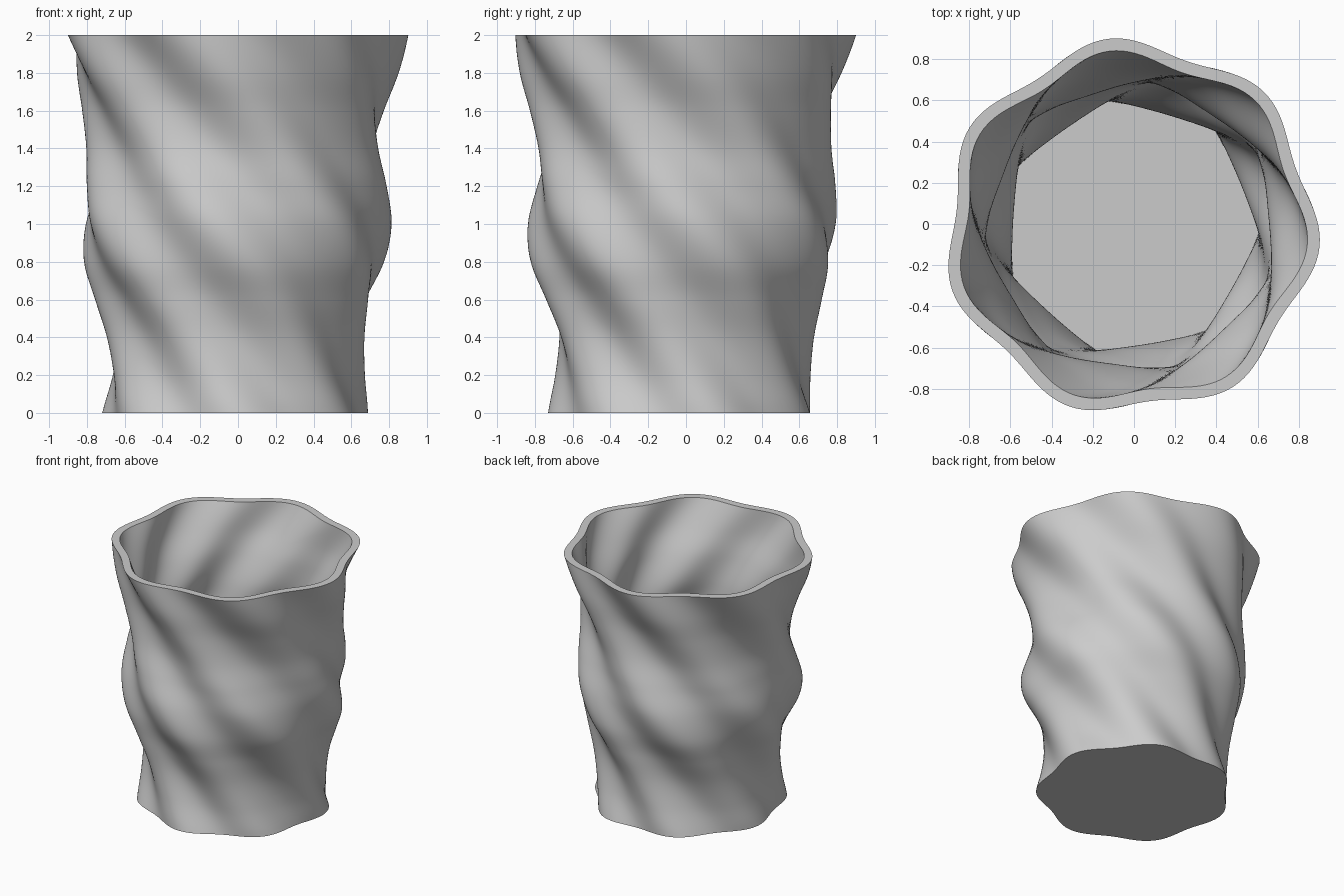
import bpy
import bmesh
from math import sin, cos, pi, radians

if "Cube" in bpy.data.objects:
    bpy.data.objects.remove(bpy.data.objects["Cube"], do_unlink=True)

LOBES, SEGMENTS, RINGS = 7, 168, 64
HEIGHT, WALL, FLOOR = 2.0, 0.06, 0.06
CENTRE = -0.015          # axis offset that centres the odd-lobed rim
WAVE = 0.04              # lobe depth relative to the radius
TWIST = 61               # degrees per unit of height
# Lobe crest radius at evenly spaced heights, from the base to the rim
CREST = [0.715, 0.687, 0.693, 0.742, 0.808, 0.829, 0.808, 0.79, 0.814, 0.869, 0.92]


def crest_radius(z):
    """Smooth curve through the crest radii."""
    t = z / HEIGHT * (len(CREST) - 1)
    i = min(int(t), len(CREST) - 2)
    t -= i
    b, c = CREST[i], CREST[i + 1]
    a = CREST[i - 1] if i else 2 * b - c
    d = CREST[i + 2] if i + 2 < len(CREST) else 2 * c - b
    return b + t * ((c - a) + t * ((2 * a - 5 * b + 4 * c - d) + t * (3 * (b - c) + d - a))) / 2


def add_ring(bm, z, inset):
    """Wavy cross-section, turned according to its height."""
    mean = crest_radius(z) / (1 + WAVE)
    phase = radians(TWIST * (HEIGHT - z) - 6)
    ring = []
    for i in range(SEGMENTS):
        angle = 2 * pi * i / SEGMENTS + phase
        r = mean * (1 + WAVE * cos(LOBES * (angle - phase))) - inset
        ring.append(bm.verts.new((CENTRE + r * cos(angle), CENTRE + r * sin(angle), z)))
    return ring


def bridge(bm, low, high):
    for i in range(SEGMENTS):
        j = (i + 1) % SEGMENTS
        bm.faces.new((low[i], low[j], high[j], high[i]))


# Outer wall up, over the flat rim, then inner wall down to the floor
bm = bmesh.new()
outer = [add_ring(bm, HEIGHT * k / RINGS, 0) for k in range(RINGS + 1)]
inner = [add_ring(bm, HEIGHT - (HEIGHT - FLOOR) * k / RINGS, WALL) for k in range(RINGS + 1)]
rings = outer + inner
for low, high in zip(rings, rings[1:]):
    bridge(bm, low, high)
bm.faces.new(reversed(outer[0]))
bm.faces.new(inner[-1])

mesh = bpy.data.meshes.new("twisted_vase")
bm.to_mesh(mesh)
bm.free()
vase = bpy.data.objects.new("twisted_vase", mesh)
bpy.context.collection.objects.link(vase)

# Plain grey finish
grey = bpy.data.materials.new("plain_grey")
grey.use_nodes = True
colour = (0.6, 0.6, 0.6, 1)
grey.diffuse_color = colour
grey.node_tree.nodes["Principled BSDF"].inputs["Base Color"].default_value = colour
mesh.materials.append(grey)

# Smooth walls with crisp rim and base edges
bpy.context.view_layer.objects.active = vase
vase.select_set(True)
bpy.ops.object.shade_smooth_by_angle(angle=radians(40))
